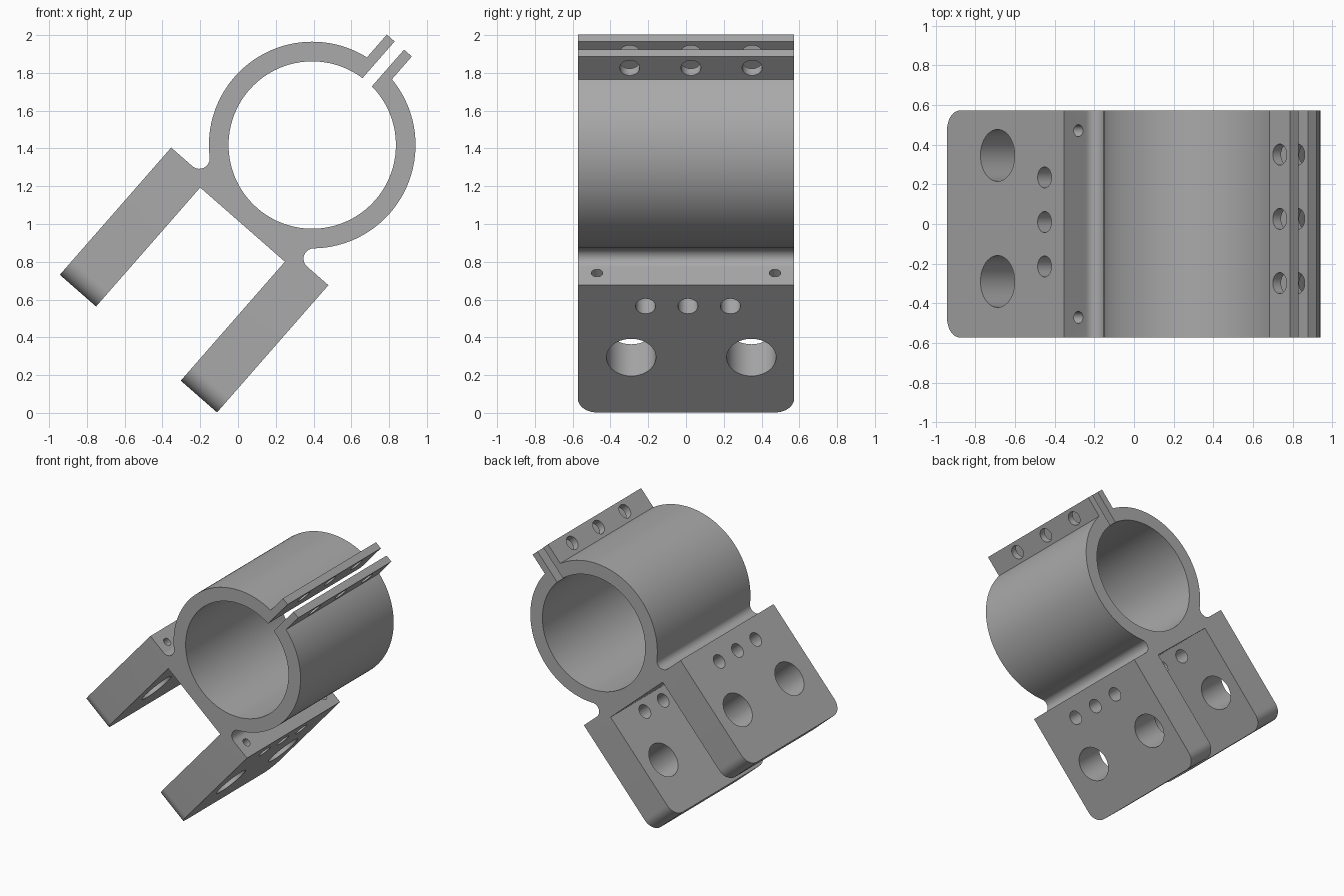
import bpy, bmesh
from math import sin, cos, pi, sqrt, atan2, radians
from mathutils import Matrix, Vector

if "Cube" in bpy.data.objects:
    bpy.data.objects.remove(bpy.data.objects["Cube"])

# Main dimensions, in the clamp's own untilted frame
R_OUT, R_IN = 0.547, 0.443        # ring radii
DEPTH = 0.573                     # half depth
SLIT, TAB, TAB_TOP = 0.033, 0.088, 0.70
ARM_OUT, ARM_IN = 0.553, 0.298    # arm faces
SHOULDER, WEB, FOOT = -0.502, -0.56, -1.397
FILLET = 0.055
TILT = Matrix.Translation((0.393, 0, 1.418)) @ Matrix.Rotation(radians(41.2), 4, 'Y')


def arc(cx, cz, r, start, end, n):
    angles = [start + (end - start) * i / n for i in range(n + 1)]
    return [(cx + r * cos(t), cz + r * sin(t)) for t in angles]


def finish(name, bm):
    bmesh.ops.recalc_face_normals(bm, faces=bm.faces)
    mesh = bpy.data.meshes.new(name)
    bm.to_mesh(mesh)
    bm.free()
    obj = bpy.data.objects.new(name, mesh)
    bpy.context.collection.objects.link(obj)
    obj.matrix_world = TILT
    return obj


def add_bore(bm, centre, radius, length, axis):
    turn = Matrix.Rotation(pi / 2, 4, 'Y') if axis == 'X' else Matrix()
    bmesh.ops.create_cone(bm, cap_ends=True, segments=40, radius1=radius, radius2=radius,
                          depth=length, matrix=Matrix.Translation(centre) @ turn)


# Half outline: clamp tab, ring, fillet, shoulder, arm, web
fz = SHOULDER + FILLET
fx = sqrt((R_OUT + FILLET) ** 2 - fz ** 2)
touch = atan2(fz, fx)
half = [(SLIT, TAB_TOP), (TAB, TAB_TOP)]
half += arc(0, 0, R_OUT, atan2(sqrt(R_OUT ** 2 - TAB ** 2), TAB), touch, 48)
half += arc(fx, fz, FILLET, touch + pi, 1.5 * pi, 14)[1:]
half += [(ARM_OUT, SHOULDER), (ARM_OUT, FOOT), (ARM_IN, FOOT), (ARM_IN, WEB)]
gap = atan2(sqrt(R_IN ** 2 - SLIT ** 2), SLIT)
bore_arc = arc(0, 0, R_IN, pi - gap, 2 * pi + gap, 100)
outline = half + [(-x, z) for x, z in reversed(half)] + bore_arc

# Extrude the outline through the depth
bm = bmesh.new()
face = bm.faces.new([bm.verts.new((x, -DEPTH, z)) for x, z in outline])
grown = bmesh.ops.extrude_face_region(bm, geom=[face])["geom"]
bmesh.ops.translate(bm, vec=Vector((0, 2 * DEPTH, 0)),
                    verts=[g for g in grown if isinstance(g, bmesh.types.BMVert)])

# Round the foot corners of both arms
corners = [e for e in bm.edges
           if all(v.co.z < FOOT + 0.01 for v in e.verts)
           and abs(e.verts[0].co.y - e.verts[1].co.y) < 0.01]
bmesh.ops.bevel(bm, geom=corners, offset=0.1, segments=12, profile=0.5, affect='EDGES')
bracket = finish("tube_clamp_bracket", bm)

# Cross bores through the arms and the clamp tabs
bm = bmesh.new()
for y in (-0.29, 0.346):
    add_bore(bm, (0, y, -1.01), 0.131, 1.6, 'X')
for y in (-0.214, 0.01, 0.235):
    add_bore(bm, (0, y, -0.65), 0.053, 1.6, 'X')
for y in (-0.298, 0.026, 0.35):
    add_bore(bm, (0, y, 0.62), 0.053, 0.5, 'X')
cross_bores = finish("cross_bores", bm)

# Blind holes drilled down from the shoulders
bm = bmesh.new()
for side in (-1, 1):
    for y in (-0.471, 0.471):
        add_bore(bm, (side * 0.455, y, -0.72), 0.03, 0.6, 'Z')
shoulder_bores = finish("shoulder_bores", bm)

bpy.ops.object.select_all(action='DESELECT')
bpy.context.view_layer.objects.active = bracket
bracket.select_set(True)
for cutter in (cross_bores, shoulder_bores):
    cutter.hide_render = True
    cut = bracket.modifiers.new(cutter.name, 'BOOLEAN')
    cut.operation, cut.solver, cut.object = 'DIFFERENCE', 'EXACT', cutter
    bpy.ops.object.modifier_apply(modifier=cut.name)
    bpy.data.objects.remove(cutter)
bpy.ops.object.shade_smooth_by_angle(angle=radians(30))

# Plain grey metal
grey = bpy.data.materials.new("plain_grey")
grey.use_nodes = True
colour = (0.4, 0.4, 0.4, 1)
grey.diffuse_color = colour
grey.node_tree.nodes["Principled BSDF"].inputs["Base Color"].default_value = colour
bracket.data.materials.clear()
bracket.data.materials.append(grey)
